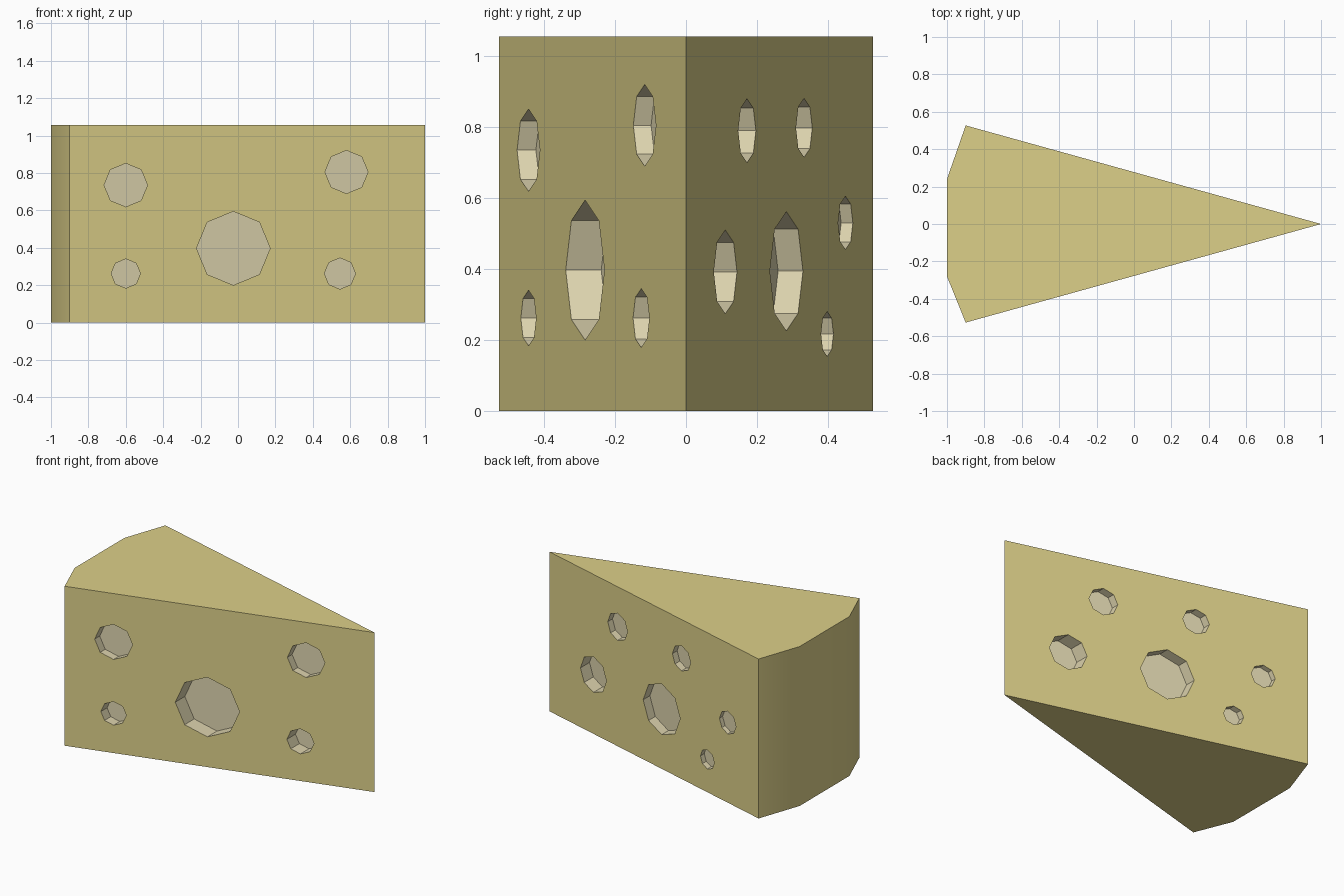
import bpy, bmesh
from math import sin, cos, pi

if "Cube" in bpy.data.objects:
    bpy.data.objects.remove(bpy.data.objects["Cube"])

H = 1.055                                  # wedge height
TIP, HALF = 1.0, 0.527                     # tip x, half width at the rind
OUTLINE = [(TIP, 0), (-0.9, HALF), (-1, 0.24), (-1, -0.28), (-0.9, -HALF)]

# holes: x, z, radius, depth
FRONT = [(-0.025, 0.397, 0.197, 0.10), (-0.60, 0.735, 0.116, 0.053),
         (0.58, 0.805, 0.115, 0.05), (-0.60, 0.262, 0.078, 0.065),
         (0.545, 0.262, 0.083, 0.09)]
BACK = [(-0.02, 0.394, 0.168, 0.07), (0.38, 0.79, 0.09, 0.05),
        (-0.20, 0.798, 0.083, 0.05), (-0.62, 0.53, 0.075, 0.033),
        (0.60, 0.392, 0.118, 0.095), (-0.435, 0.217, 0.063, 0.04)]


def material(name, rgb):
    m = bpy.data.materials.new(name)
    m.diffuse_color = (*rgb, 1)
    m.use_nodes = True
    m.node_tree.nodes["Principled BSDF"].inputs["Base Color"].default_value = m.diffuse_color
    return m


MATS = [material("cheese", (0.72, 0.63, 0.25)),
        material("hole_inside", (0.72, 0.65, 0.42))]


def prism(bm, lower, upper, index=0):
    """Closed solid between two matching loops of points."""
    a = [bm.verts.new(p) for p in lower]
    b = [bm.verts.new(p) for p in upper]
    n = len(a)
    faces = [bm.faces.new(a), bm.faces.new(b)]
    faces += [bm.faces.new((a[i], a[(i + 1) % n], b[(i + 1) % n], b[i]))
              for i in range(n)]
    for f in faces:
        f.material_index = index


def make_object(name, bm):
    bmesh.ops.recalc_face_normals(bm, faces=bm.faces)
    me = bpy.data.meshes.new(name)
    bm.to_mesh(me)
    bm.free()
    for m in MATS:
        me.materials.append(m)
    ob = bpy.data.objects.new(name, me)
    bpy.context.collection.objects.link(ob)
    return ob


# wedge body
bm = bmesh.new()
prism(bm, [(x, y, 0) for x, y in OUTLINE], [(x, y, H) for x, y in OUTLINE])
wedge = make_object("cheese_wedge", bm)

# octagonal holes, cut along y with floors parallel to the slanted sides
bm = bmesh.new()
for side, holes in ((-1, FRONT), (1, BACK)):
    for cx, cz, r, depth in holes:
        def ring(offset):
            pts = []
            for i in range(8):
                x, z = cx + r * cos(i * pi / 4), cz + r * sin(i * pi / 4)
                wall = HALF * (TIP - x) / (TIP + 0.9)
                pts.append((x, side * (wall + offset), z))
            return pts
        prism(bm, ring(-depth), ring(0.1), 1)
cutter = make_object("hole_cutter", bm)
cutter.hide_render = True

mod = wedge.modifiers.new("holes", 'BOOLEAN')
mod.operation = 'DIFFERENCE'
mod.solver = 'EXACT'
mod.object = cutter
bpy.context.view_layer.objects.active = wedge
wedge.select_set(True)
bpy.ops.object.modifier_apply(modifier=mod.name)
bpy.data.objects.remove(cutter)

# soft rind, crisp cuts
bpy.ops.object.shade_smooth_by_angle(angle=pi / 6)
